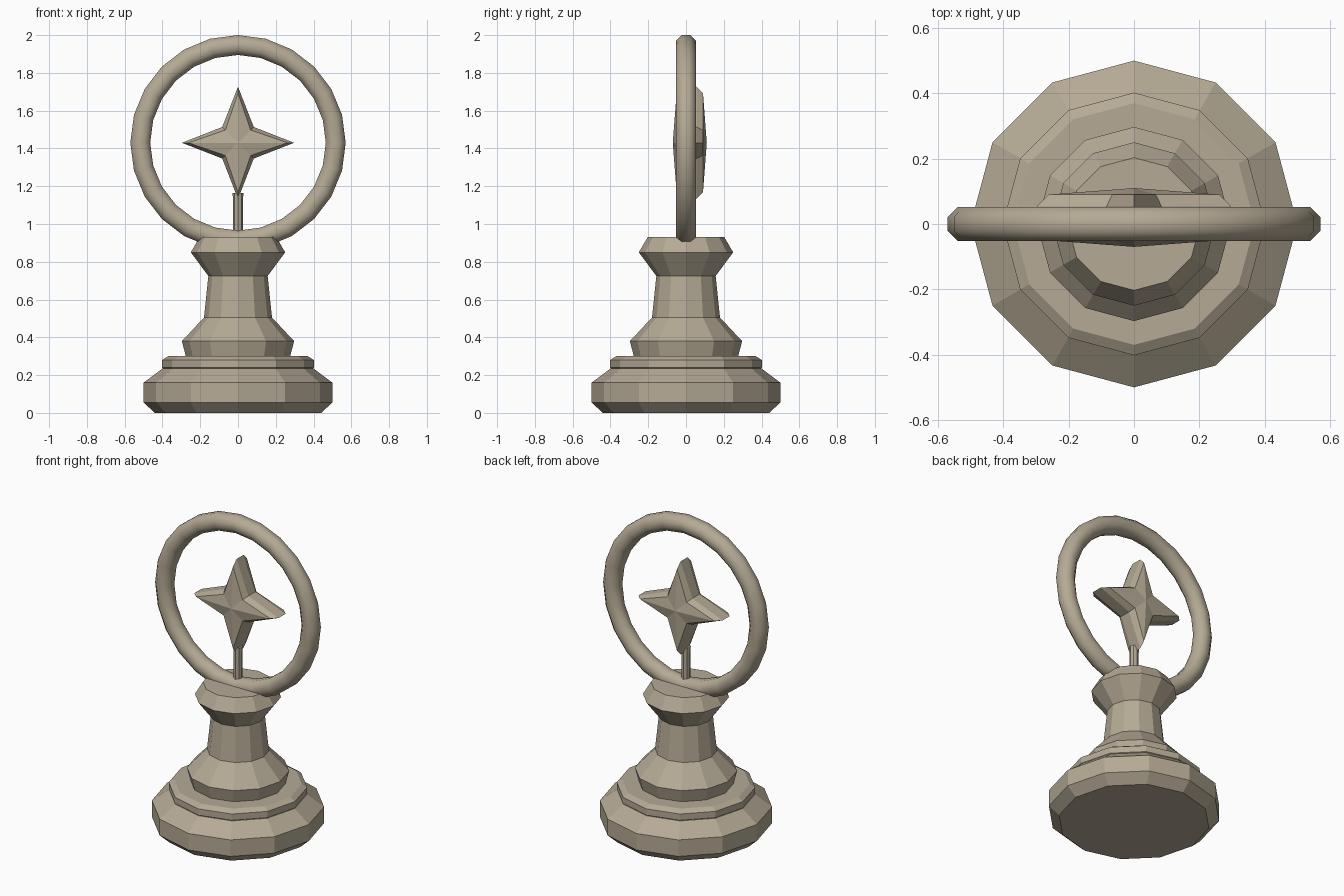
import bpy, bmesh
from math import sin, cos, pi, tau

old = bpy.data.objects.get("Cube")
if old:
    bpy.data.objects.remove(old, do_unlink=True)

# Single stone-like colour
stone = bpy.data.materials.new("warm_stone")
stone.use_nodes = True
colour = (0.46, 0.40, 0.30, 1)
stone.diffuse_color = colour
stone.node_tree.nodes["Principled BSDF"].inputs["Base Color"].default_value = colour


def finish(name, bm, smooth=False):
    bmesh.ops.recalc_face_normals(bm, faces=bm.faces)
    mesh = bpy.data.meshes.new(name)
    for f in bm.faces:
        f.smooth = smooth
    bm.to_mesh(mesh)
    bm.free()
    mesh.materials.append(stone)
    obj = bpy.data.objects.new(name, mesh)
    bpy.context.collection.objects.link(obj)
    return obj


def bridge(bm, a, b):
    for i in range(len(a)):
        j = (i + 1) % len(a)
        bm.faces.new((a[i], a[j], b[j], b[i]))


def lathe(name, profile, sides=12, y=0):
    """Turned solid with capped ends from (radius, height) pairs."""
    bm = bmesh.new()
    loops = [[bm.verts.new((r * cos(tau * i / sides), y + r * sin(tau * i / sides), z))
              for i in range(sides)] for r, z in profile]
    for a, b in zip(loops, loops[1:]):
        bridge(bm, a, b)
    bm.faces.new(loops[0])
    bm.faces.new(loops[-1])
    return finish(name, bm)


# Turned pedestal, stacked in tiers
lathe("plinth", [(.44, 0), (.5, .055), (.5, .16), (.4, .235)])
lathe("plinth_collar", [(.385, .225), (.402, .24), (.402, .28), (.37, .3)])
lathe("column", [(.275, .295), (.297, .38), (.18, .505), (.157, .725),
                 (.25, .85), (.203, .93)])
lathe("stem", [(.025, .91), (.028, 1.165)], sides=8)

CENTRE = 1.43

# Upright hoop
bm = bmesh.new()
segments, around = 24, 8
loops = []
for i in range(segments):
    a = tau * i / segments
    loop = []
    for k in range(around):
        t = tau * (k + .5) / around
        r = .5175 + .057 * cos(t)
        loop.append(bm.verts.new((r * sin(a), .057 * sin(t), CENTRE + r * cos(a))))
    loops.append(loop)
for i in range(segments):
    bridge(bm, loops[i], loops[(i + 1) % segments])
finish("hoop", bm, smooth=True)

# Four-pointed star with chamfered rim and a raised centre on both faces
bm = bmesh.new()
layers = []
for y, tip, notch in [(-.07, .262, .095), (-.035, .297, .118),
                      (.035, .297, .118), (.07, .262, .095)]:
    layer = []
    for i in range(8):
        a = pi / 4 * i
        r = notch if i % 2 else tip
        layer.append(bm.verts.new((r * sin(a), y + .02, CENTRE + r * cos(a))))
    layers.append(layer)
for a, b in zip(layers, layers[1:]):
    bridge(bm, a, b)
for layer, y in ((layers[0], -.07), (layers[-1], .11)):
    apex = bm.verts.new((0, y, CENTRE))
    for i in range(8):
        bm.faces.new((layer[i], layer[(i + 1) % 8], apex))
finish("star", bm)
